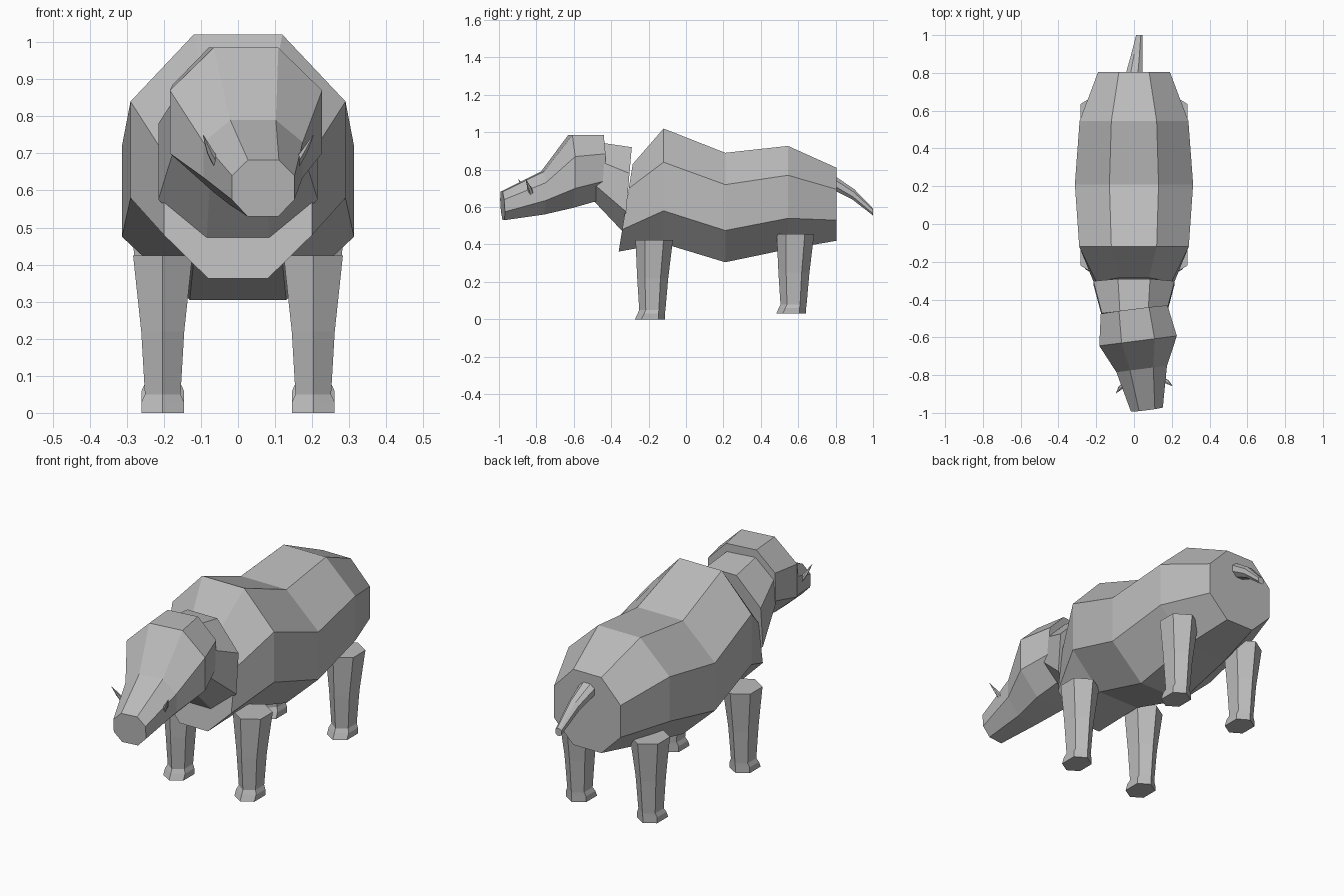
import bpy, bmesh
from math import radians, cos, sin, tau
from mathutils import Matrix, Vector

cube = bpy.data.objects.get("Cube")
if cube:
    bpy.data.objects.remove(cube)

hide = bpy.data.materials.new("grey hide")
hide.use_nodes = True
colour = (0.5, 0.5, 0.5, 1)
hide.diffuse_color = colour
hide.node_tree.nodes["Principled BSDF"].inputs["Base Color"].default_value = colour


def loft(name, rings, matrix=Matrix()):
    """Skin a row of matching rings and cap both ends."""
    bm = bmesh.new()
    loops = [[bm.verts.new(matrix @ Vector(p)) for p in ring] for ring in rings]
    for a, b in zip(loops, loops[1:]):
        for i in range(len(a)):
            j = (i + 1) % len(a)
            bm.faces.new((a[i], a[j], b[j], b[i]))
    bm.faces.new(loops[0])
    bm.faces.new(loops[-1])
    bmesh.ops.recalc_face_normals(bm, faces=bm.faces)
    mesh = bpy.data.meshes.new(name)
    bm.to_mesh(mesh)
    bm.free()
    mesh.materials.append(hide)
    obj = bpy.data.objects.new(name, mesh)
    bpy.context.collection.objects.link(obj)


def octagon(y_top, y_low, heights, top, side, low):
    """Eight-sided section; heights run top, upper side, lower side, bottom."""
    widths = (top, side, side, low)
    span = heights[0] - heights[3]
    half = [(w, y_low + (y_top - y_low) * (z - heights[3]) / span, z)
            for w, z in zip(widths, heights)]
    return half + [(-x, y, z) for x, y, z in reversed(half)]


def hexagon(x, y, z, rx, ry, toe=0):
    """Six-sided section with corners at front and back."""
    pts = []
    for i in range(6):
        a = tau * i / 6 + tau / 4
        dy = sin(a) * ry
        pts.append((x + cos(a) * rx / cos(tau / 12), y + dy - (toe if dy < 0 else 0), z))
    return pts


# Body
loft("body", [
    octagon(-0.285, -0.36, (0.83, 0.70, 0.48, 0.362), 0.08, 0.20, 0.08),
    octagon(-0.12, -0.12, (1.02, 0.84, 0.58, 0.405), 0.12, 0.29, 0.12),
    octagon(0.21, 0.21, (0.89, 0.72, 0.475, 0.305), 0.13, 0.313, 0.13),
    octagon(0.545, 0.545, (0.927, 0.77, 0.54, 0.375), 0.12, 0.288, 0.12),
    octagon(0.805, 0.805, (0.81, 0.695, 0.53, 0.42), 0.08, 0.19, 0.08),
])

# Neck
loft("neck", [
    octagon(-0.29, -0.33, (0.92, 0.78, 0.575, 0.46), 0.085, 0.215, 0.085),
    octagon(-0.46, -0.50, (0.945, 0.85, 0.72, 0.64), 0.075, 0.17, 0.075),
])

# Head, turned slightly to its left
turn = Matrix.Translation((0, -0.45, 0)) @ Matrix.Rotation(radians(7.3), 4, "Z")
loft("head", [
    octagon(0, -0.01, (0.985, 0.885, 0.74, 0.64), 0.08, 0.178, 0.08),
    octagon(-0.17, -0.17, (0.985, 0.87, 0.70, 0.595), 0.088, 0.207, 0.088),
    octagon(-0.32, -0.32, (0.79, 0.73, 0.635, 0.56), 0.062, 0.135, 0.062),
    octagon(-0.54, -0.53, (0.682, 0.64, 0.575, 0.53), 0.042, 0.085, 0.042),
], turn)

# Tusks
for s, side in ((1, "left"), (-1, "right")):
    loft(side + "_tusk", [
        hexagon(s * 0.095, -0.385, 0.65, 0.013, 0.016),
        hexagon(s * 0.125, -0.405, 0.70, 0.010, 0.012),
        hexagon(s * 0.15, -0.43, 0.75, 0.001, 0.001),
    ], turn)

# Legs: height, centre y, half width, half depth, toe length
profile = [
    (0.425, -0.17, 0.08, 0.10, 0),
    (0.22, -0.178, 0.058, 0.083, 0),
    (0.05, -0.18, 0.048, 0.07, 0),
    (0.03, -0.183, 0.057, 0.07, 0.006),
    (0.0, -0.183, 0.057, 0.07, 0.02),
]
for s, side in ((1, "left"), (-1, "right")):
    for end, dy, dz in (("front", 0, 0), ("hind", 0.755, 0.03)):
        loft(f"{side}_{end}_leg", [
            hexagon(s * 0.203, y + dy, z + dz, rx, ry, toe)
            for z, y, rx, ry, toe in profile])

# Tail
loft("tail", [
    octagon(0.79, 0.79, (0.77, 0.75, 0.715, 0.69), 0.02, 0.045, 0.02),
    [(x + 0.015, y, z) for x, y, z in
     octagon(0.90, 0.89, (0.695, 0.68, 0.655, 0.64), 0.014, 0.03, 0.014)],
    [(x + 0.028, y, z) for x, y, z in
     octagon(1.0, 1.0, (0.592, 0.585, 0.565, 0.555), 0.008, 0.017, 0.008)],
])
